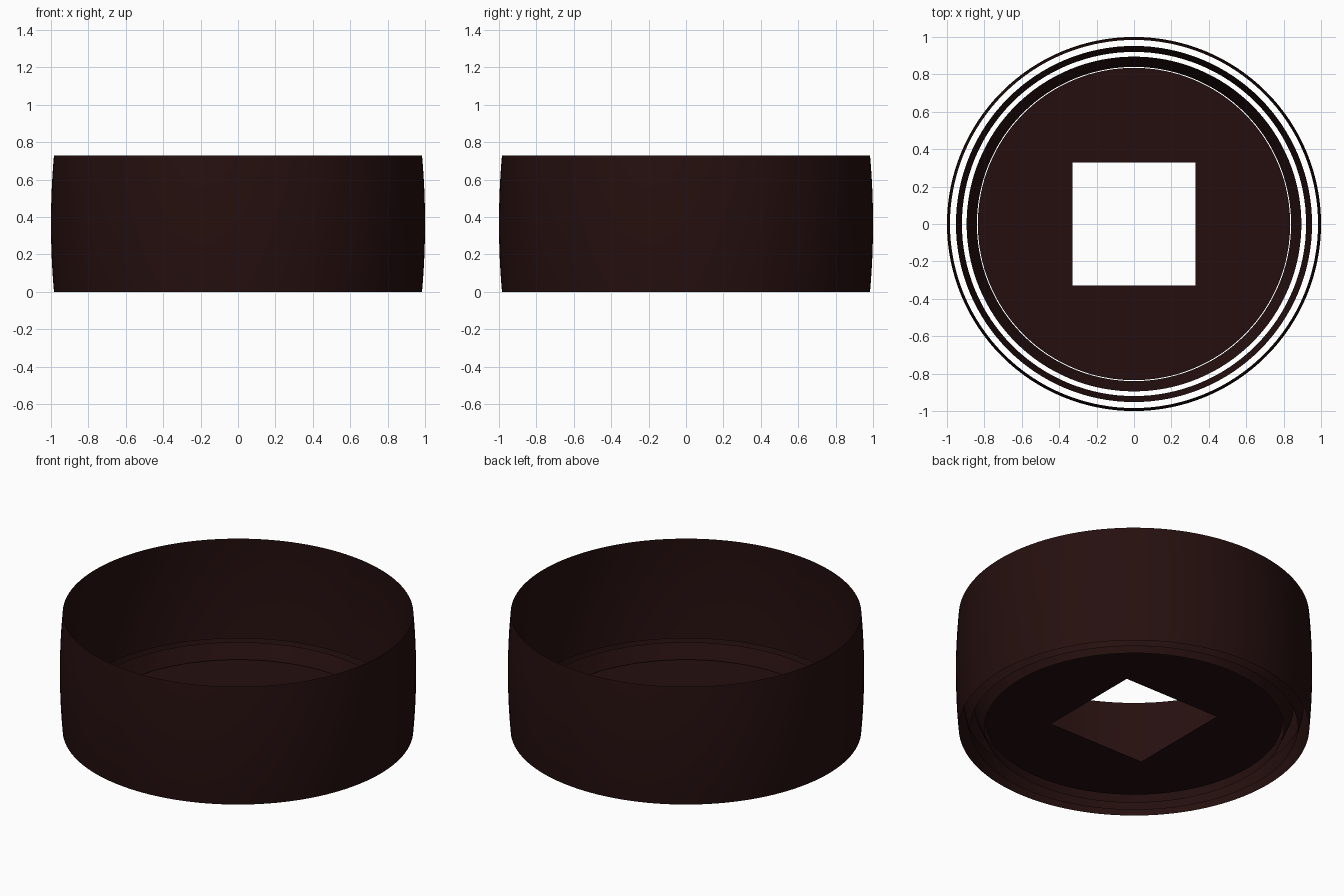
import bpy
import bmesh
from math import cos, sin, pi

SEGMENTS = 128

cube = bpy.data.objects.get("Cube")
if cube:
    bpy.data.objects.remove(cube, do_unlink=True)

maroon = bpy.data.materials.new("dark maroon")
maroon.use_nodes = True
colour = (0.0185, 0.0048, 0.0046, 1)
maroon.diffuse_color = colour
maroon.node_tree.nodes["Principled BSDF"].inputs["Base Color"].default_value = colour


def add_object(name, bm, smooth=False):
    mesh = bpy.data.meshes.new(name)
    bm.to_mesh(mesh)
    bm.free()
    mesh.materials.append(maroon)
    for face in mesh.polygons:
        face.use_smooth = smooth
    obj = bpy.data.objects.new(name, mesh)
    bpy.context.collection.objects.link(obj)
    return obj


def sweep(name, rows, smooth=True):
    """Open sheet through rows of (radius function, height), bottom to top."""
    bm = bmesh.new()
    loops = []
    for radius, z in rows:
        loop = []
        for i in range(SEGMENTS):
            a = 2 * pi * i / SEGMENTS
            r = radius(a)
            loop.append(bm.verts.new((r * cos(a), r * sin(a), z)))
        loops.append(loop)
    for low, high in zip(loops, loops[1:]):
        for i in range(SEGMENTS):
            j = (i + 1) % SEGMENTS
            bm.faces.new((low[i], low[j], high[j], high[i]))
    return add_object(name, bm, smooth)


def circle(r):
    return lambda a: r


def square(half):
    return lambda a: half / max(abs(cos(a)), abs(sin(a)))


# Outer band, slightly barrel shaped
HEIGHT = 0.73
steps = 12
band = []
for k in range(steps + 1):
    t = k / steps
    band.append((circle(1 - 0.016 * (2 * t - 1) ** 2), HEIGHT * t))
sweep("outer_band", band)

# Two flared rings inside the foot of the band
sweep("middle_ring", [(circle(0.92), 0), (circle(0.952), 0.13)])
sweep("inner_ring", [(circle(0.84), 0), (circle(0.895), 0.13)])

# Floor disc with a square opening
FLOOR = 0.05
sweep("floor_disc", [(circle(0.835), FLOOR), (square(0.33), FLOOR)], smooth=False)

# Small tabs beside each edge of the opening
for name, x, y in (("right", -1, 0), ("left", 1, 0), ("front", 0, -1), ("back", 0, 1)):
    bm = bmesh.new()
    bmesh.ops.create_cube(bm, size=1)
    for v in bm.verts:
        v.co.x = v.co.x * (0.02 if x else 0.07) + 0.37 * x
        v.co.y = v.co.y * (0.02 if y else 0.07) + 0.37 * y
        v.co.z = v.co.z * 0.004 + FLOOR + 0.002
    add_object(name + "_tab", bm)
